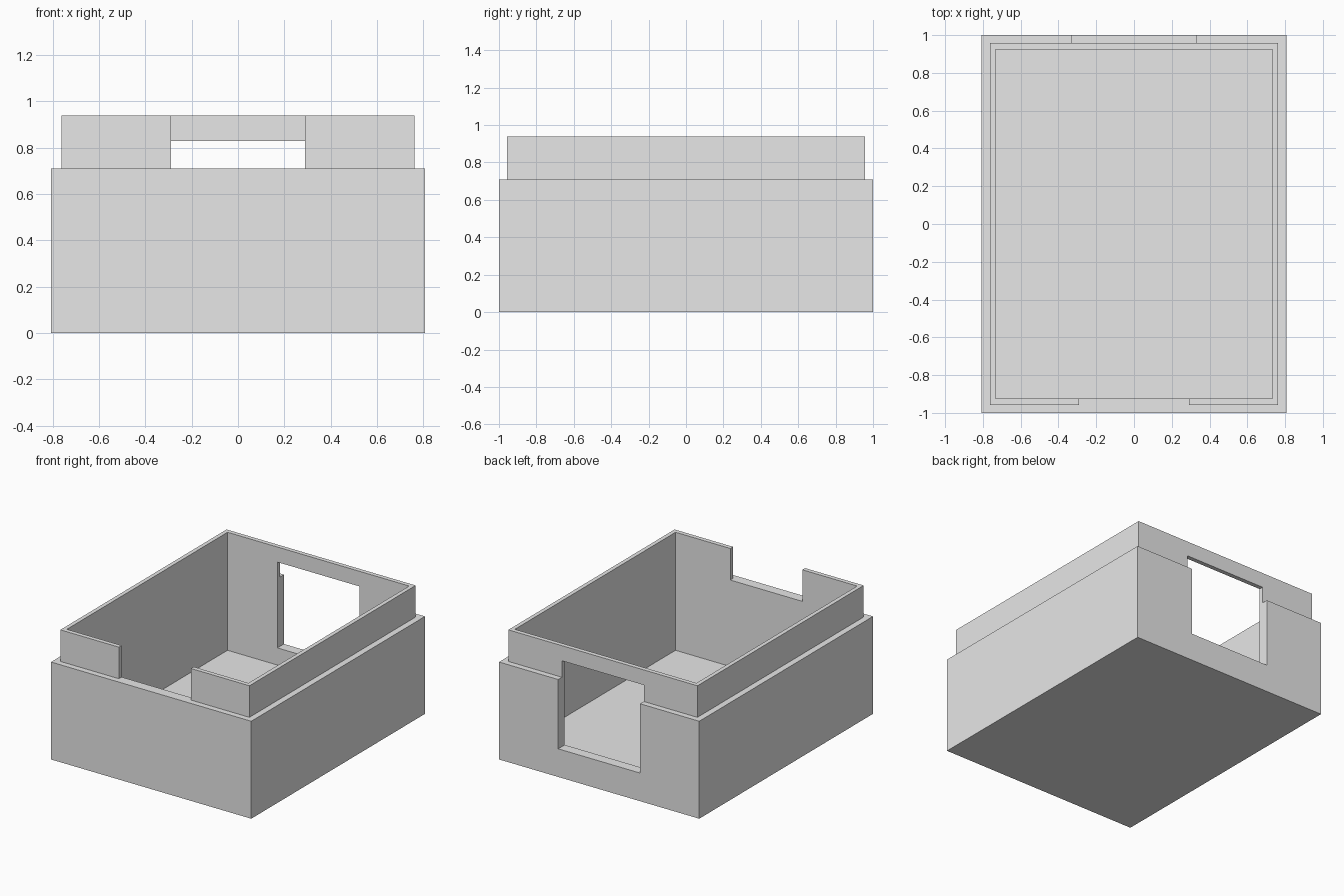
import bpy
import bmesh

cube = bpy.data.objects.get("Cube")
if cube:
    bpy.data.objects.remove(cube, do_unlink=True)

# Main dimensions
BODY = (0.807, 1.0)
LIP = (0.762, 0.957)
INNER = (0.732, 0.925)
FLOOR_Z, LEDGE_Z, TOP_Z = 0.08, 0.71, 0.94

# Plain grey material
grey = bpy.data.materials.new("plain grey")
grey.use_nodes = True
colour = (0.8, 0.8, 0.8, 1)
grey.diffuse_color = colour
grey.node_tree.nodes["Principled BSDF"].inputs["Base Color"].default_value = colour


def stacked_rings(name, rings):
    """Closed solid made of rectangles joined one after the other."""
    bm = bmesh.new()
    loops = []
    for (hx, y0, y1), z in rings:
        corners = ((-hx, y0), (hx, y0), (hx, y1), (-hx, y1))
        loops.append([bm.verts.new((x, y, z)) for x, y in corners])
    for a, b in zip(loops, loops[1:]):
        for i in range(4):
            j = (i + 1) % 4
            bm.faces.new((a[i], a[j], b[j], b[i]))
    bm.faces.new(loops[0][::-1])
    bm.faces.new(loops[-1])
    bmesh.ops.recalc_face_normals(bm, faces=bm.faces)
    mesh = bpy.data.meshes.new(name)
    bm.to_mesh(mesh)
    bm.free()
    mesh.materials.append(grey)
    obj = bpy.data.objects.new(name, mesh)
    bpy.context.collection.objects.link(obj)
    return obj


def cut_box(target, name, hx, y0, y1, z0, z1):
    """Cut a box-shaped opening and discard the cutter."""
    cutter = stacked_rings(name, [((hx, y0, y1), z0), ((hx, y0, y1), z1)])
    cutter.hide_render = True
    mod = target.modifiers.new(name, "BOOLEAN")
    mod.operation = "DIFFERENCE"
    mod.solver = "EXACT"
    mod.object = cutter
    bpy.context.view_layer.objects.active = target
    bpy.ops.object.modifier_apply(modifier=mod.name)
    bpy.data.objects.remove(cutter, do_unlink=True)


def ring(size, z):
    return (size[0], -size[1], size[1]), z


# Open box with a stepped lip and a hollow inside
box = stacked_rings("box_base", [
    ring(BODY, 0), ring(BODY, LEDGE_Z), ring(LIP, LEDGE_Z),
    ring(LIP, TOP_Z), ring(INNER, TOP_Z), ring(INNER, FLOOR_Z)])

# Notch in the front lip, window in the back wall
cut_box(box, "front_notch", 0.29, -0.98, -0.85, LEDGE_Z, 1.1)
cut_box(box, "back_window", 0.33, 0.85, 1.1, 0.205, 0.83)
